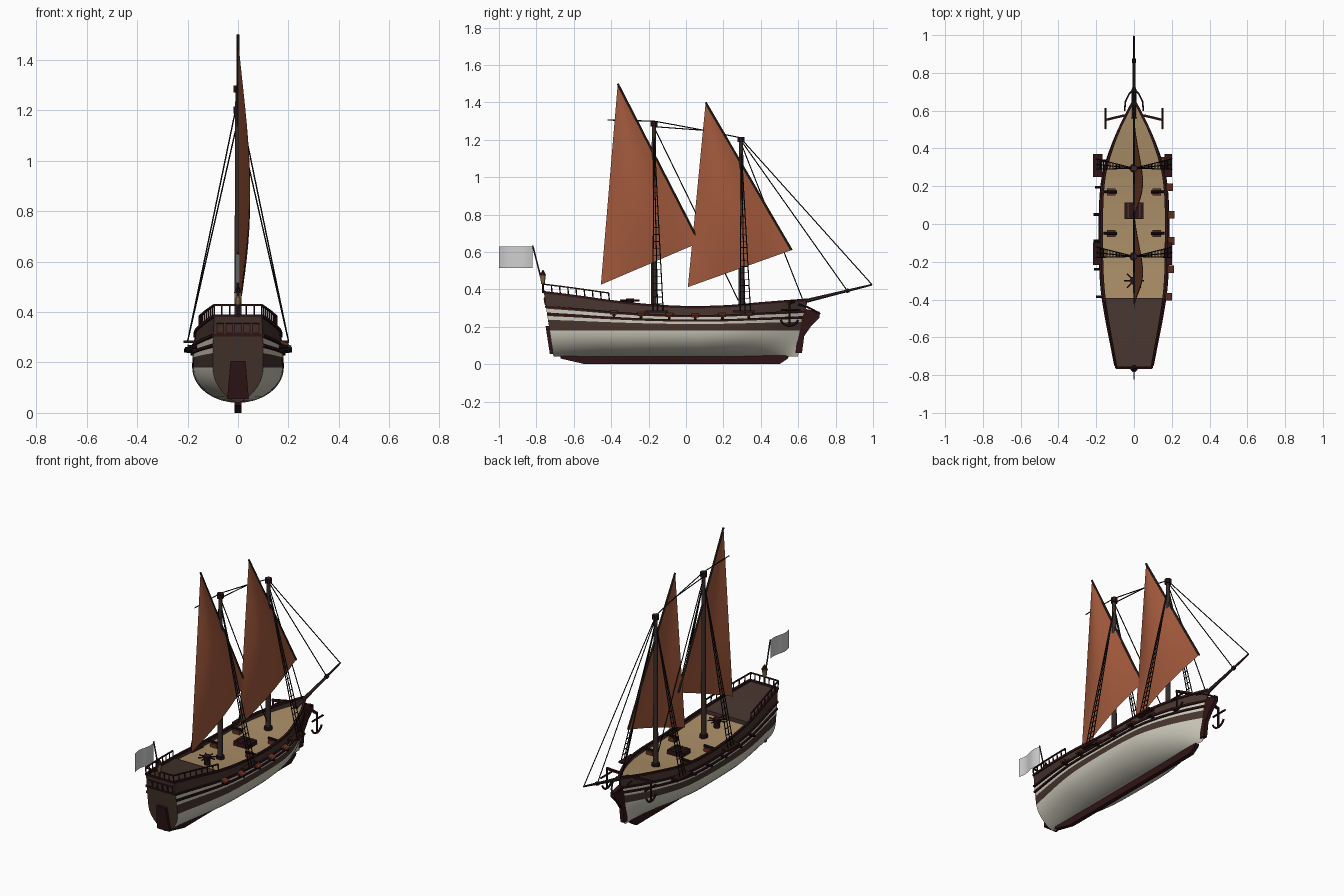
import bpy, bmesh, math
from mathutils import Vector as V, Matrix as M

if "Cube" in bpy.data.objects:
    bpy.data.objects.remove(bpy.data.objects["Cube"])

def mat(name, r, g, b):
    m = bpy.data.materials.new(name)
    m.diffuse_color = (r, g, b, 1)
    m.use_nodes = True
    m.node_tree.nodes["Principled BSDF"].inputs["Base Color"].default_value = m.diffuse_color
    return m

CREAM = mat("hull_cream", .58, .56, .47)
BROWN = mat("hull_brown", .060, .034, .027)
MAROON = mat("dark_maroon", .028, .007, .008)
TAN = mat("deck_tan", .40, .27, .135)
RUST = mat("sail_rust", .36, .10, .045)
ROPE = mat("rope_black", .008, .006, .006)
MAST = mat("mast_brown", .038, .025, .021)
FLAG = mat("flag_grey", .62, .62, .62)
RED = mat("carriage_red", .13, .03, .015)
LAMP = mat("lantern_amber", .35, .21, .09)

def finish(name, bm, mats, smooth=False):
    bmesh.ops.recalc_face_normals(bm, faces=bm.faces[:])
    me = bpy.data.meshes.new(name)
    bm.to_mesh(me)
    bm.free()
    ob = bpy.data.objects.new(name, me)
    bpy.context.collection.objects.link(ob)
    for m in (mats if isinstance(mats, list) else [mats]):
        me.materials.append(m)
    if smooth:
        bpy.ops.object.select_all(action='DESELECT')
        ob.select_set(True)
        bpy.context.view_layer.objects.active = ob
        bpy.ops.object.shade_smooth_by_angle(angle=math.radians(35))
    return ob

def sweep(bm, pts, r, n, r2=None):
    pts = [V(p) for p in pts]
    rings = []
    for i, p in enumerate(pts):
        t = (pts[min(i + 1, len(pts) - 1)] - pts[max(i - 1, 0)]).normalized()
        a = t.cross(V((0, 1, 0)) if abs(t.z) > .9 else V((0, 0, 1))).normalized()
        b = a.cross(t)
        k = r if r2 is None else r + (r2 - r) * i / (len(pts) - 1)
        rings.append([bm.verts.new(p + k * (a * math.cos(q) + b * math.sin(q)))
                      for q in [(j + .5) * math.tau / n for j in range(n)]])
    for A, B in zip(rings, rings[1:]):
        for j in range(n):
            bm.faces.new((A[j], A[(j + 1) % n], B[(j + 1) % n], B[j]))
    bm.faces.new(rings[0])
    bm.faces.new(rings[-1])

def tubes(name, paths, r, m, n=6, r2=None, smooth=False):
    bm = bmesh.new()
    for p in paths:
        sweep(bm, p, r, n, r2)
    return finish(name, bm, m, smooth)

def boxes(name, items, m):
    bm = bmesh.new()
    for c, size, *rot in items:
        R = rot[0] if rot else M()
        bmesh.ops.create_cube(bm, size=1, matrix=M.Translation(c) @ R @ M.Diagonal((*size, 1)))
    return finish(name, bm, m)

def plate(name, prof, th, m):
    # side profile in (y, z) extruded across x
    bm = bmesh.new()
    f = bm.faces.new([bm.verts.new((-th / 2, y, z)) for y, z in prof])
    ex = bmesh.ops.extrude_face_region(bm, geom=[f])
    bmesh.ops.translate(bm, vec=(th, 0, 0), verts=[v for v in ex['geom'] if isinstance(v, bmesh.types.BMVert)])
    return finish(name, bm, m)

def interp(tab, s):
    # smooth cubic through the table points
    slope = []
    for i in range(len(tab)):
        a, b = tab[max(i - 1, 0)], tab[min(i + 1, len(tab) - 1)]
        slope.append((b[1] - a[1]) / (b[0] - a[0]))
    for i in range(len(tab) - 1):
        (x0, y0), (x1, y1) = tab[i], tab[i + 1]
        if s <= x1 or i == len(tab) - 2:
            h = x1 - x0
            t = (s - x0) / h
            return ((2*t**3 - 3*t*t + 1) * y0 + (t**3 - 2*t*t + t) * h * slope[i]
                    + (3*t*t - 2*t**3) * y1 + (t**3 - t*t) * h * slope[i + 1])

# hull form: s runs stern to bow, f runs waterline to rail
WIDTH = [(0, .10), (.25, .165), (.4, .18), (.62, .179), (.73, .163), (.82, .126), (.9, .08), (.96, .036), (1, .004)]
SHEER = [(0, .385), (.12, .363), (.25, .337), (.4, .315), (.55, .305), (.7, .31), (.82, .325), (1, .345)]
WL = .18
def at(s, z):
    a, b = -.71 - (z - .05) * .15, .60 + (z - .05) * .17
    return a + (b - a) * s
def top(s, f, side=1, out=0):
    z = WL + (interp(SHEER, s) - WL) * f
    return V((side * (interp(WIDTH, s) * (1 - .06 * f * f) + out), at(s, z), z))
def low(s, a, side=1):
    p = 1 + .9 * max(0, (s - .6) / .4) + .5 * max(0, (.3 - s) / .3)
    z = WL - .14 * math.cos(a)
    return V((side * interp(WIDTH, s) * math.sin(a) ** p, at(s, z), z))
def s_of(y):
    return (y + .75) / 1.395
def deck_z(y):
    return interp(SHEER, s_of(y)) - .03

FR = [.28, .38, .47, .57, .78, 1]
NS = 48
bm = bmesh.new()
cols = []
for i in range(NS + 1):
    s = i / NS
    half = lambda sd: [low(s, k * math.pi / 16, sd) for k in range(1, 9)] + [top(s, f, sd) for f in FR]
    cols.append([bm.verts.new(p) for p in half(-1)[::-1] + [low(s, 0)] + half(1)])
rows = [0] * 8 + [1, 0, 2, 0, 1, 1]
rows = rows[::-1] + rows
for A, B in zip(cols, cols[1:]):
    for j, m in enumerate(rows):
        bm.faces.new((A[j], B[j], B[j + 1], A[j + 1])).material_index = m
bm.faces.new(cols[0]).material_index = 1
finish("hull", bm, [CREAM, BROWN, MAROON], True)

# decks with a step at the raised stern deck
def deck(name, s0, s1, drop, m):
    bm = bmesh.new()
    prev = None
    for i in range(25):
        s = s0 + (s1 - s0) * i / 24
        p = top(s, 1 - drop / (interp(SHEER, s) - WL))
        row = [bm.verts.new((k * p.x, p.y, p.z)) for k in (-1, 1)]
        if prev:
            bm.faces.new((prev[0], prev[1], row[1], row[0]))
        prev = row
    ob = finish(name, bm, m)
    if ob.data.polygons[0].normal.z < 0:
        ob.data.flip_normals()
deck("main_deck", .25, .995, .03, TAN)
deck("stern_deck", 0, .255, .008, BROWN)
e = top(.255, 1)
boxes("deck_step", [((0, e.y, e.z - .022), (e.x * 1.95, .006, .03))], BROWN)

# rails and wales along both sides
line = lambda f, sd, out=0: [top(i / 40, f, sd, out) for i in range(41)]
tubes("cap_rail", [line(1, k) for k in (-1, 1)], .009, MAROON, 4)
tubes("wales", [line(f, k, .002) for f in (.425, .62) for k in (-1, 1)], .008, MAROON, 4)
tubes("stern_sill", [[top(0, f, -1), top(0, f, 1)] for f in (.62, 1)], .007, MAROON, 4)

# keel, stem, rudder
plate("keel", [(-.675, .055), (-.67, .03), (-.54, .0), (.50, .0), (.545, .03), (.55, .045)], .026, MAROON)
plate("stem", [(.585, .06), (.62, .06), (.632, .15), (.67, .205), (.715, .25), (.715, .28), (.64, .295), (.60, .2)], .024, MAROON)
bm = bmesh.new()
for y in (0, .018):
    bm.faces.new([bm.verts.new((x, yy - y, z)) for x, yy, z in
                  ((-.043, -.710, .055), (.043, -.710, .055), (.03, -.733, .205), (-.03, -.733, .205))])
bmesh.ops.bridge_loops(bm, edges=bm.edges[:])
finish("rudder", bm, MAROON)
tubes("head_rails", [[(k * .05, .60, .32), (k * .045, .65, .305), (k * .025, .69, .285), (0, .715, .27)]
                     for k in (-1, 1)], .005, MAROON)

# stern windows
tilt = M.Rotation(math.radians(8.5), 4, 'X')
wx = [(i - 2) * .035 for i in range(5)]
boxes("window_frames", [((x, at(0, .335) - .001, .335), (.03, .006, .042), tilt) for x in wx], MAROON)
boxes("window_panes", [((x, at(0, .335) - .003, .335), (.022, .006, .032), tilt) for x in wx], BROWN)

# stern deck railing
up = V((0, -.004, .043))
base = [top(.245 * i / 8, 1, k) for i in range(9) for k in (-1, 1)]
sides = [[top(.245 * i / 8, 1, k) + up for i in range(9)] for k in (-1, 1)]
back = [V((x * .032, top(0, 1).y, .385)) for x in range(-2, 3)]
tubes("railing_posts", [[p, p + up] for p in base + back], .0035, MAROON)
tubes("railing_top", sides + [[sides[0][0], sides[1][0]]], .005, MAROON, 4)

# lantern, flagpole and flag
tubes("lantern_body", [[(0, -.765, .43), (0, -.765, .475)]], .011, LAMP, 8, .016)
tubes("lantern_cap", [[(0, -.765, .475), (0, -.765, .503)]], .019, MAROON, 8, .003)
tubes("lantern_stem", [[(0, -.765, .38), (0, -.765, .43)]], .006, MAROON)
tubes("flag_pole", [[(0, -.765, .42), (0, -.82, .635)]], .004, MAST)
bm = bmesh.new()
prev = None
for i in range(17):
    x = .008 * math.sin(i / 16 * math.tau)
    row = [bm.verts.new((x, -.82 - .18 * i / 16, z)) for z in (.515, .63)]
    if prev:
        bm.faces.new((prev[0], row[0], row[1], prev[1]))
    prev = row
finish("flag", bm, FLAG, True)

# masts, tops and bowsprit
MASTS = ((-.172, 1.30), (.295, 1.215))
for nm, (y, h) in zip(("main", "fore"), MASTS):
    tubes(nm + "_mast", [[(0, y, .2), (0, y, h)]], .016, MAST, 12, .011, True)
    tubes(nm + "_mast_cap", [[(0, y, h - .028), (0, y, h)]], .02, MAROON, 8)
    tubes(nm + "_mast_collar", [[(0, y, .26), (0, y, deck_z(y) + .018)]], .024, MAROON, 10)
tubes("bowsprit", [[(0, .56, .318), (0, .995, .425)]], .013, MAST, 8, .005, True)
tubes("bowsprit_band", [[(0, .855, .39), (0, .872, .395)]], .012, MAROON, 8)

# lateen sails: peak, clew and tack in (y, z)
SAILS = {"main": ((-.365, 1.5), (-.455, .425), (.072, .65)),
         "fore": ((.105, 1.4), (.01, .412), (.565, .61))}
N = 16
for nm, (P, C, T) in SAILS.items():
    bm = bmesh.new()
    grid = []
    for i in range(N + 1):
        v = max(i / N, .004)
        row = []
        for j in range(N + 1):
            u = j / N
            y, z = [P[k] + v * ((1 - u) * (C[k] - P[k]) + u * (T[k] - P[k])) for k in (0, 1)]
            row.append(bm.verts.new((.048 * math.sin(math.pi * u) * math.sin(math.pi * .86 * v ** 1.2), y, z)))
        grid.append(row)
    for A, B in zip(grid, grid[1:]):
        for j in range(N):
            bm.faces.new((A[j], B[j], B[j + 1], A[j + 1]))
    finish(nm + "_sail", bm, RUST, True)
    tubes(nm + "_yard", [[(0, *P), (0, (P[0] + T[0]) / 2, (P[1] + T[1]) / 2), (0, *T)]], .006, MAST, 8)

# shrouds with ratlines, and the stays
ropes, rungs = [], []
for y, h in MASTS:
    for k in (-1, 1):
        ends = [V((k * .2, y + d, .285)) for d in (-.005, .02, .05)]
        peak = V((0, y, h - .05))
        ropes += [[e, peak] for e in ends]
        rungs += [[ends[0].lerp(peak, t), ends[2].lerp(peak, t)] for t in [(i + 1) / 26 for i in range(24)]]
ropes += [[(0, .295, 1.205), (0, .995, .425)], [(0, .295, 1.195), (0, .862, .393)],
          [(0, .295, 1.18), (0, .63, .33)], [(0, -.172, 1.27), (0, .28, .34)],
          [(0, -.172, 1.3), (0, .10, 1.25), (0, .295, 1.21)], [(0, -.172, 1.27), (0, .10, 1.25)],
          [(0, -.42, 1.305), (0, -.172, 1.3)]]
tubes("rigging", ropes, .003, ROPE, 5)
tubes("ratlines", rungs, .0025, ROPE, 4)

# shroud platforms on the hull sides
boxes("shroud_platforms", [((k * (.192 if k < 0 else .182), y + .015, .282), (.05 if k < 0 else .04, .12, .01))
                           for y, h in MASTS for k in (-1, 1)], MAROON)

# gun ports with open lids and barrels
PORTS = [-.385, -.24, -.09, .05, .195, .335]
lids, guns = [], []
for y in PORTS:
    p = top(s_of(y), .55)
    for k in (-1, 1):
        guns.append([(k * (p.x - .01), y, p.z - .005), (k * (p.x + .036), y, p.z - .002)])
    lids.append(((p.x + .018, y, p.z + .012), (.036, .04, .01), M.Rotation(math.radians(20), 4, 'Y')))
boxes("port_lids", lids, RED)
tubes("side_guns", guns, .008, ROPE, 8)

# deck cannons on red carriages
spots = [(k * .12, y, deck_z(y)) for k in (-1, 1) for y in (.17, -.05)]
boxes("cannon_carriages", [((x, y, z + .01), (.045, .036, .022)) for x, y, z in spots], RED)
tubes("deck_cannons", [[(x * .74, y, z + .025), (x * 1.35, y, z + .025)] for x, y, z in spots], .009, ROPE, 8, .007)

# hatch and capstan
z = deck_z(.07)
boxes("hatch", [((0, .07, z + .012), (.1, .085, .03))], MAROON)
boxes("hatch_bars", [((x * .03, .07, z + .029), (.008, .075, .008)) for x in (-1, 0, 1)], BROWN)
z = deck_z(-.3)
tubes("capstan_drum", [[(0, -.3, z), (0, -.3, z + .055)]], .018, MAROON, 10, .022)
tubes("capstan_bars", [[(0, -.3, z + .045), (.052 * math.cos(a), -.3 + .052 * math.sin(a), z + .045)]
                       for a in [i * math.pi / 4 for i in range(8)]], .0045, MAROON)

# catheads with hanging anchors
tubes("catheads", [[(k * .05, .575, .335), (k * .155, .55, .325)] for k in (-1, 1)], .009, MAROON, 4)
parts = []
for k in (-1, 1):
    x, y = k * .15, .553
    parts += [[(x, y, .33), (x, y, .205)], [(x, y - .045, .29), (x, y + .06, .29)],
              [(x, y + .05 * math.sin(a), .255 - .05 * math.cos(a)) for a in [i * .24 - 1.2 for i in range(11)]]]
tubes("anchors", parts, .006, MAROON, 6)
